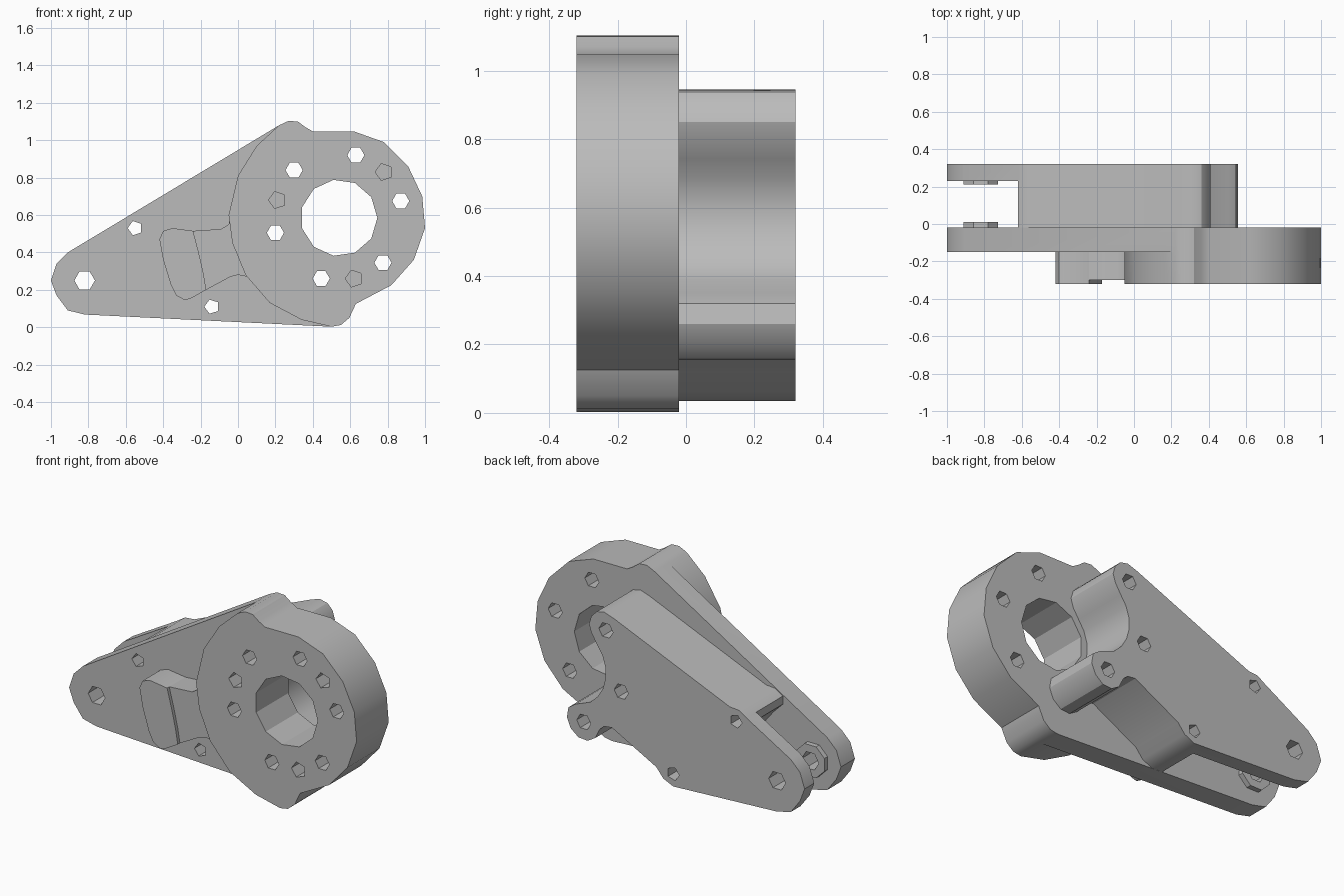
import bpy, bmesh
from math import radians, cos, sin
from mathutils import Vector

cube = bpy.data.objects.get("Cube")
if cube:
    bpy.data.objects.remove(cube)

metal = bpy.data.materials.new("plain grey")
metal.use_nodes = True
GREY = (0.5, 0.5, 0.5, 1)
metal.diffuse_color = GREY
metal.node_tree.nodes["Principled BSDF"].inputs["Base Color"].default_value = GREY


def ring(x, z, r, sides, turn=0):
    """Regular polygon in the x-z plane."""
    angles = [radians(turn + 360 * i / sides) for i in range(sides)]
    return [(x + r * cos(a), z + r * sin(a)) for a in angles]


def prism(name, outline, y0, y1, holes=()):
    """Closed x-z outline, with through holes, extruded from y0 to y1."""
    bm = bmesh.new()
    for loop in [outline, *holes]:
        vs = [bm.verts.new((x, y0, z)) for x, z in loop]
        for i, v in enumerate(vs):
            bm.edges.new((vs[i - 1], v))
    bmesh.ops.triangle_fill(bm, use_beauty=True, use_dissolve=False,
                            edges=bm.edges[:], normal=Vector((0, -1, 0)))
    ext = bmesh.ops.extrude_face_region(bm, geom=bm.faces[:], use_keep_orig=True)
    moved = [g for g in ext["geom"] if isinstance(g, bmesh.types.BMVert)]
    bmesh.ops.translate(bm, verts=moved, vec=(0, y1 - y0, 0))
    bmesh.ops.recalc_face_normals(bm, faces=bm.faces[:])
    mesh = bpy.data.meshes.new(name)
    bm.to_mesh(mesh)
    bm.free()
    mesh.materials.append(metal)
    obj = bpy.data.objects.new(name, mesh)
    bpy.context.collection.objects.link(obj)
    return obj


def activate(obj):
    bpy.ops.object.select_all(action='DESELECT')
    obj.select_set(True)
    bpy.context.view_layer.objects.active = obj


def cut(obj, outline, y0, y1):
    """Remove a prism from obj."""
    cutter = prism("cutter", outline, y0, y1)
    cutter.hide_render = True
    mod = obj.modifiers.new("cut", 'BOOLEAN')
    mod.operation, mod.solver, mod.object = 'DIFFERENCE', 'EXACT', cutter
    activate(obj)
    bpy.ops.object.modifier_apply(modifier=mod.name)
    bpy.data.objects.remove(cutter)


def smooth(obj):
    activate(obj)
    bpy.ops.object.shade_smooth_by_angle(angle=radians(30))


# Screw and pivot holes
pivot = ring(-0.82, 0.25, 0.055, 6)
arm_holes = [ring(-0.55, 0.53, 0.04, 5, 36), ring(-0.14, 0.11, 0.04, 5, 36)]
shared = [ring(x, z, 0.046, 6) for x, z in ((0.3, 0.84), (0.2, 0.505), (0.445, 0.26))]
rim = [ring(x, z, 0.046, 6) for x, z in ((0.63, 0.92), (0.87, 0.675), (0.775, 0.345))]
bore = ring(0.54, 0.585, 0.205, 11)

tip = [(-0.82, 0.068), (-0.91, 0.09), (-0.97, 0.17), (-1, 0.25),
       (-0.97, 0.34), (-0.91, 0.4)]

# Front body: arm plate and thick round housing in one outline
housing_edge = [(0.22, 1.08), (0.1, 0.97), (0, 0.81), (-0.05, 0.6), (-0.03, 0.45),
                (0.04, 0.28), (0.17, 0.13), (0.34, 0.04), (0.5, 0.003)]
body = prism("front_housing", tip + [
    (0.22, 1.08), (0.27, 1.103), (0.32, 1.1), (0.36, 1.07), (0.4, 1.047),
    (0.62, 1.047), (0.78, 0.99), (0.91, 0.86), (0.985, 0.7), (1, 0.53),
    (0.94, 0.36), (0.82, 0.225), (0.63, 0.125), (0.595, 0.05), (0.55, 0.012),
    (0.5, 0.003)], -0.32, -0.02, [pivot, bore] + arm_holes + shared + rim)
cut(body, [(-1.2, 1.3), (0.2, 1.3)] + housing_edge + [(0.5, -0.2), (-1.2, -0.2)],
    -0.5, -0.15)
for x, z in ((0.21, 0.68), (0.78, 0.83), (0.62, 0.26)):
    cut(body, ring(x, z, 0.047, 5, 36), -0.4, -0.12)
smooth(body)

# Stop lug on the arm: raised pad and lower bridge to the housing
step = [(-0.17, 0.2), (-0.185, 0.29), (-0.21, 0.4), (-0.24, 0.515)]
pad = prism("stop_pad", step + [(-0.35, 0.53), (-0.4, 0.515), (-0.42, 0.47),
            (-0.4, 0.36), (-0.36, 0.23), (-0.33, 0.17), (-0.285, 0.145),
            (-0.25, 0.155)], -0.32, -0.15)
bridge = prism("stop_bridge", step + [(-0.09, 0.525), (-0.05, 0.55), (-0.04, 0.6),
               (0.02, 0.6), (0.05, 0.27), (0, 0.28), (-0.04, 0.27)], -0.3, -0.15)
smooth(pad)
smooth(bridge)

# Rear cover with screw bosses and a hollow curved around the bore
bore_arc = [(0.54 + 0.24 * cos(radians(a)), 0.585 + 0.24 * sin(radians(a)))
            for a in range(235, 135, -16)]
cover = prism("rear_cover", tip + [
    (-0.62, 0.568), (-0.57, 0.6), (-0.51, 0.605), (0.25, 0.925), (0.31, 0.945),
    (0.36, 0.935), (0.395, 0.9), (0.41, 0.85), (0.395, 0.8)] + bore_arc[::-1] + [
    (0.5, 0.35), (0.545, 0.32), (0.555, 0.26), (0.53, 0.2), (0.48, 0.16),
    (0.42, 0.155), (0.37, 0.185), (0.34, 0.245), (0.31, 0.27), (0.26, 0.275),
    (-0.03, 0.12), (-0.075, 0.065), (-0.14, 0.035)],
    -0.02, 0.32, [pivot] + arm_holes + shared)
# Fork gap at the pivot end
cut(cover, [(-1.2, 0.8), (-0.62, 0.8), (-0.62, 0.52), (-0.56, 0.46), (-0.48, 0.36),
            (-0.42, 0.25), (-0.33, 0.15), (-0.21, 0.09), (-0.2, -0.1), (-1.2, -0.1)],
    -0.1, 0.23)
smooth(cover)

# Spacer washers facing each other around the pivot
for name, y0, y1 in (("front_washer", -0.02, 0.01), ("rear_washer", 0.21, 0.23)):
    prism(name, ring(-0.82, 0.25, 0.1, 8, 22.5), y0, y1, [pivot])
